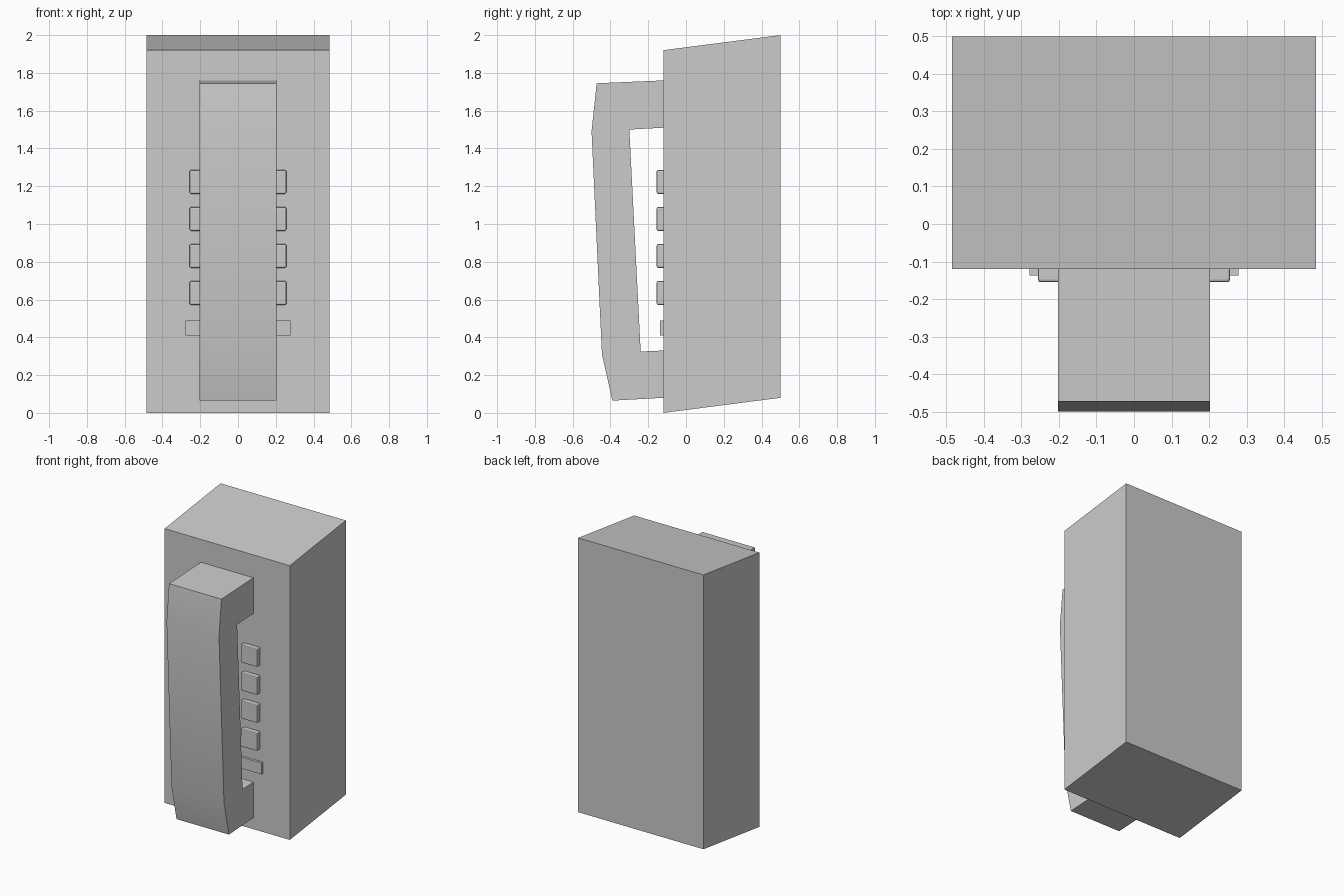
import bpy, bmesh, math

if "Cube" in bpy.data.objects:
    bpy.data.objects.remove(bpy.data.objects["Cube"])


def extrude_profile(name, profile, half_width):
    """Extrude a closed (y, z) outline symmetrically along x."""
    bm = bmesh.new()
    face = bm.faces.new([bm.verts.new((-half_width, y, z)) for y, z in profile])
    side = bmesh.ops.extrude_face_region(bm, geom=[face])["geom"]
    moved = [v for v in side if isinstance(v, bmesh.types.BMVert)]
    bmesh.ops.translate(bm, verts=moved, vec=(2 * half_width, 0, 0))
    bmesh.ops.recalc_face_normals(bm, faces=bm.faces)
    return mesh_object(name, bm)


def mesh_object(name, bm):
    mesh = bpy.data.meshes.new(name)
    bm.to_mesh(mesh)
    bm.free()
    obj = bpy.data.objects.new(name, mesh)
    bpy.context.collection.objects.link(obj)
    return obj


def box(name, centre, size, bevel=0):
    bpy.ops.mesh.primitive_cube_add(size=1, location=centre)
    obj = bpy.context.object
    obj.name = name
    obj.scale = size
    bpy.ops.object.transform_apply(location=False, rotation=False, scale=True)
    if bevel:
        mod = obj.modifiers.new("soft_edges", "BEVEL")
        mod.width = bevel
        mod.segments = 2
    return obj


# Wall-mounted body with sloping top and bottom
FRONT = -0.12
extrude_profile("body", [(FRONT, 0), (0.5, 0.08), (0.5, 2.0), (FRONT, 1.92)], 0.485)

# Handset: bowed outer grip with earpiece and mouthpiece reaching the body
handset = extrude_profile("handset", [
    (FRONT, 1.76), (-0.473, 1.745), (-0.5, 1.49), (-0.445, 0.31), (-0.39, 0.065),
    (FRONT, 0.08), (FRONT, 0.33), (-0.24, 0.325), (-0.30, 1.50), (FRONT, 1.51)], 0.203)
bpy.context.view_layer.objects.active = handset
handset.select_set(True)
bpy.ops.object.shade_smooth_by_angle(angle=math.radians(30))

# Keypad: four rows of three keys behind the handset
for row in range(4):
    for col in range(3):
        box(f"key_{row + 1}_{col + 1}",
            ((col - 1) * 0.192, FRONT - 0.0125, 1.223 - row * 0.196),
            (0.128, 0.045, 0.126), 0.007)

# Flat bar below the keypad
box("lower_bar", (0, FRONT - 0.005, 0.45), (0.558, 0.025, 0.08))
